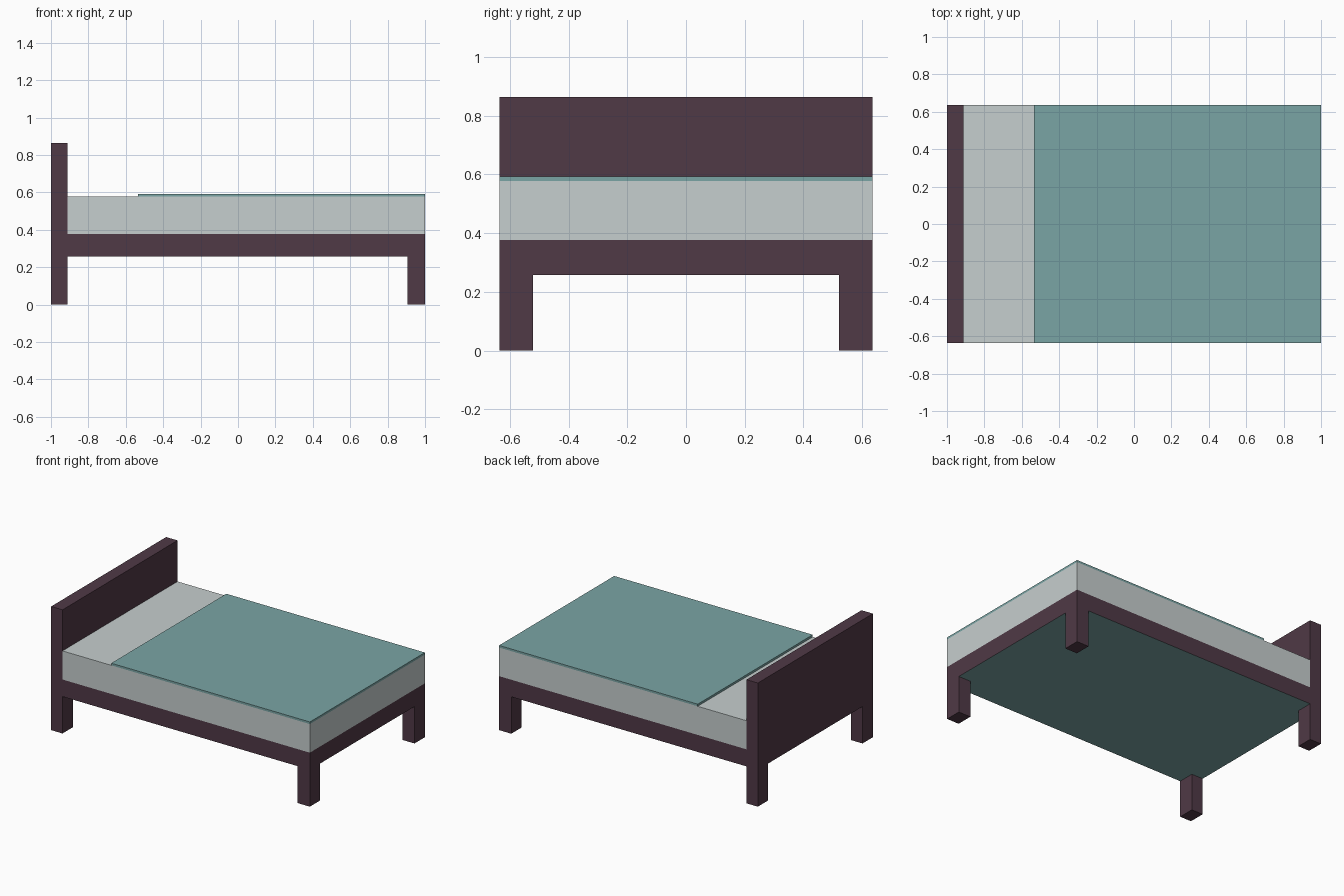
import bpy
import bmesh

if "Cube" in bpy.data.objects:
    bpy.data.objects.remove(bpy.data.objects["Cube"])


def material(name, rgb):
    m = bpy.data.materials.new(name)
    m.diffuse_color = (*rgb, 1.0)
    m.use_nodes = True
    m.node_tree.nodes["Principled BSDF"].inputs["Base Color"].default_value = m.diffuse_color
    return m


wood = material("dark_wood", (0.08, 0.041, 0.061))
linen = material("linen", (0.565, 0.62, 0.62))
teal = material("teal_cloth", (0.195, 0.376, 0.376))

W = 0.635                      # half width of the bed
FLOOR, RAIL, TOP = 0.258, 0.377, 0.577
HEAD = -0.912                  # front face of the headboard


def box(name, x, y, z, mat):
    """Box from (min, max) pairs on each axis."""
    bm = bmesh.new()
    bmesh.ops.create_cube(bm, size=1.0)
    for v in bm.verts:
        for i, (lo, hi) in enumerate((x, y, z)):
            v.co[i] = hi if v.co[i] > 0 else lo
    me = bpy.data.meshes.new(name)
    bm.to_mesh(me)
    bm.free()
    ob = bpy.data.objects.new(name, me)
    me.materials.append(mat)
    bpy.context.collection.objects.link(ob)
    return ob


# Bed frame, with a teal underside
frame = box("bed_frame", (-1, 1), (-W, W), (FLOOR, RAIL), wood)
frame.data.materials.append(teal)
for p in frame.data.polygons:
    if p.normal.z < -0.5:
        p.material_index = 1

# Headboard, mattress and blanket
box("headboard", (-1, HEAD), (-W, W), (RAIL, 0.864), wood)
box("mattress", (HEAD, 1), (-W, W), (RAIL, TOP), linen)
box("blanket", (-0.535, 1), (-W, W), (TOP, 0.592), teal)

# Four corner legs
for end, x in (("head", (-1, HEAD)), ("foot", (0.906, 1))):
    for side, y in (("front", (-W, -0.521)), ("back", (0.521, W))):
        box(f"{end}_{side}_leg", x, y, (0, FLOOR), wood)
